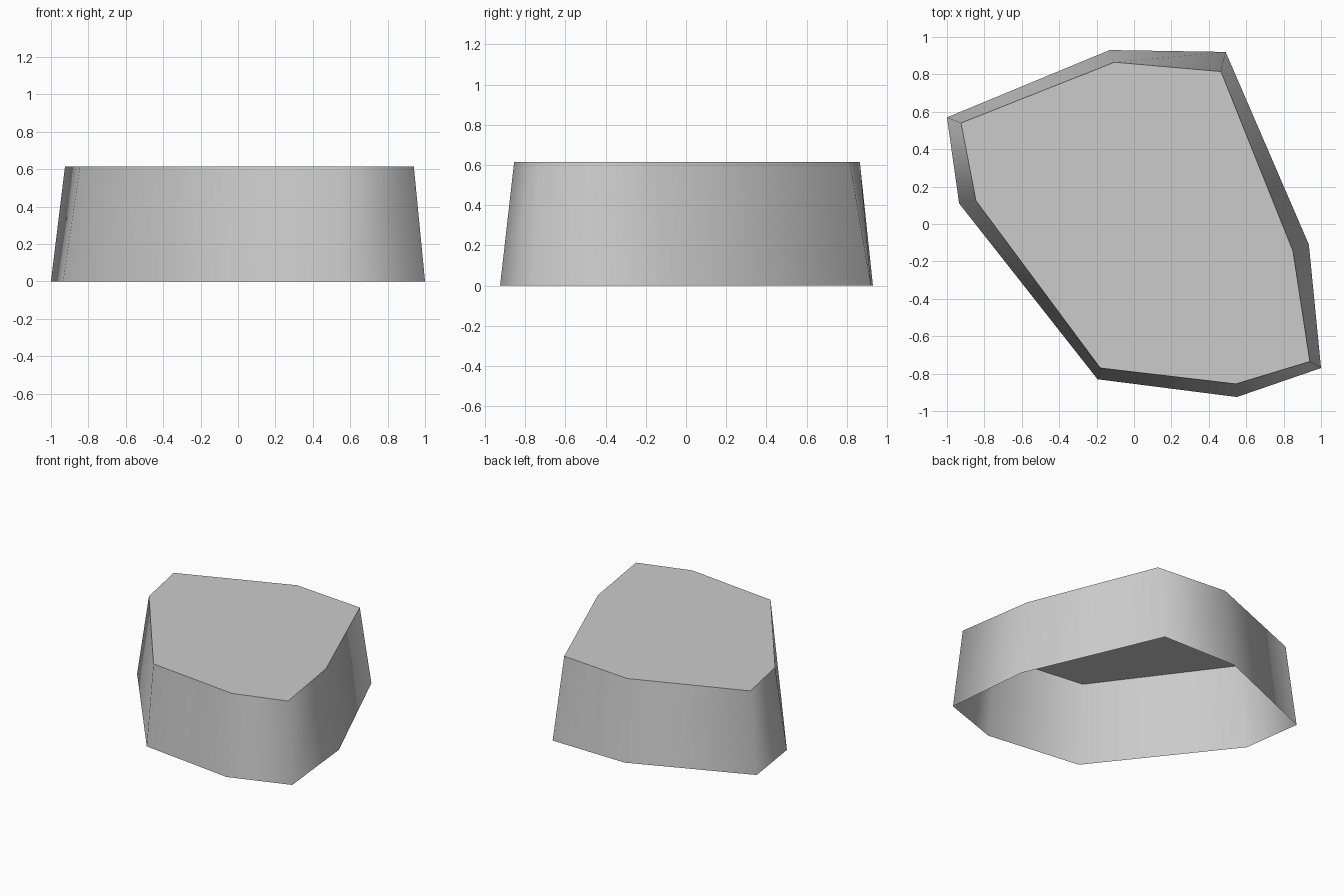
import bpy
import bmesh

cube = bpy.data.objects.get("Cube")
if cube:
    bpy.data.objects.remove(cube, do_unlink=True)

HEIGHT = 0.615
# Matching outlines of the wide foot and the narrower flat top, counter-clockwise
FOOT = [(-1.0, 0.57), (-0.935, 0.11), (-0.195, -0.83), (0.55, -0.925),
        (1.0, -0.77), (0.935, -0.11), (0.49, 0.92), (-0.13, 0.93)]
TOP = [(-0.925, 0.54), (-0.845, 0.125), (-0.18, -0.77), (0.545, -0.855),
       (0.94, -0.735), (0.85, -0.145), (0.465, 0.815), (-0.105, 0.865)]

# One plain stone colour
stone = bpy.data.materials.new("stone grey")
stone.use_nodes = True
colour = (0.6, 0.6, 0.6, 1.0)
stone.diffuse_color = colour
stone.node_tree.nodes["Principled BSDF"].inputs["Base Color"].default_value = colour

# Open-bottomed shell: smooth tapering wall with a flat cap
bm = bmesh.new()
foot = [bm.verts.new((x, y, 0)) for x, y in FOOT]
rim = [bm.verts.new((x, y, HEIGHT)) for x, y in TOP]
count = len(foot)
for i in range(count):
    j = (i + 1) % count
    wall = bm.faces.new((foot[i], foot[j], rim[j], rim[i]))
    wall.smooth = True
cap = bm.faces.new(rim)
cap.smooth = False
for edge in cap.edges:
    edge.smooth = False

mesh = bpy.data.meshes.new("rock_block")
bm.to_mesh(mesh)
bm.free()
mesh.materials.append(stone)
block = bpy.data.objects.new("rock_block", mesh)
bpy.context.collection.objects.link(block)
